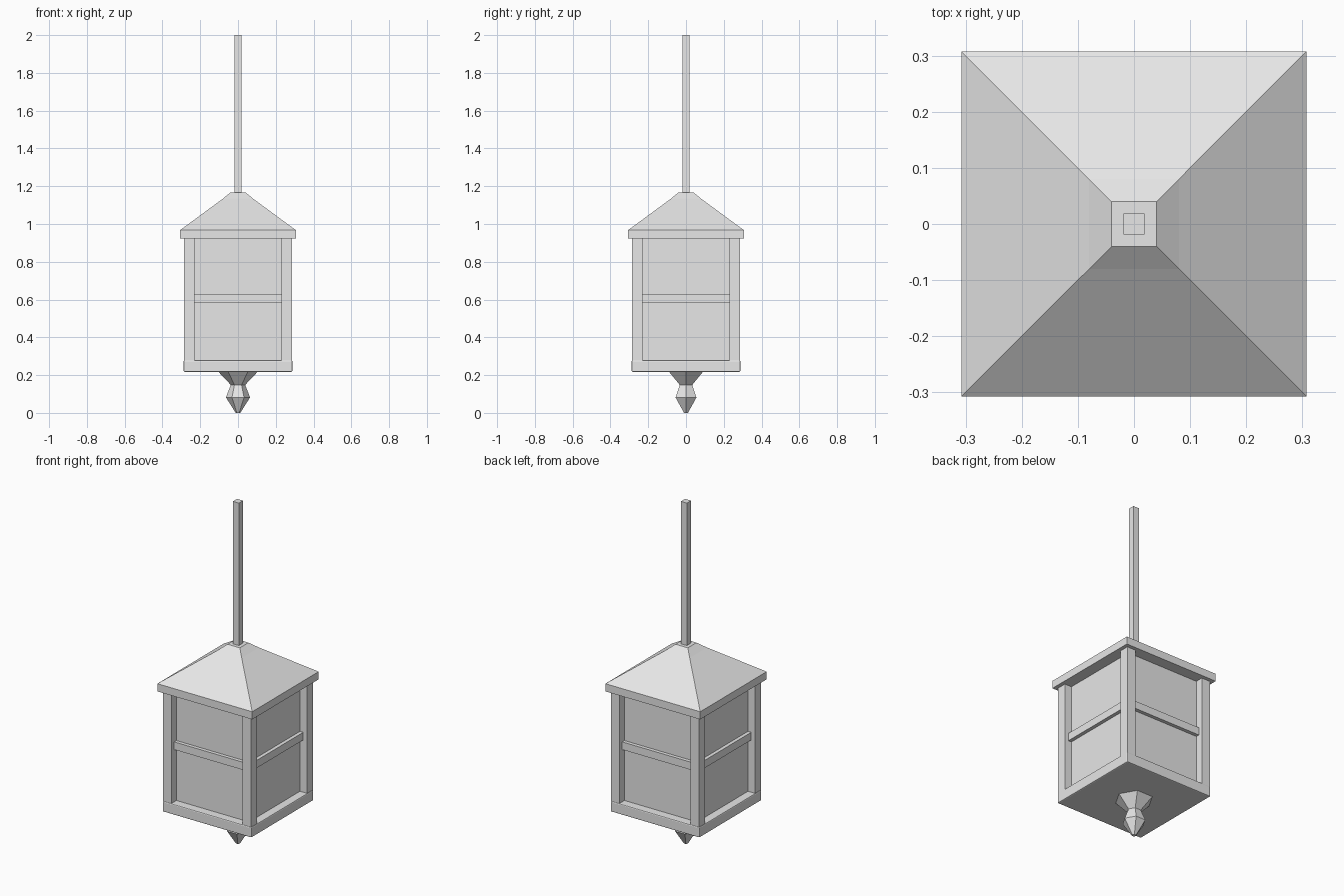
import bpy
import bmesh
from math import cos, sin, pi

cube = bpy.data.objects.get("Cube")
if cube:
    bpy.data.objects.remove(cube, do_unlink=True)

GREY = (0.8, 0.8, 0.8, 1)
grey = bpy.data.materials.new("plain grey")
grey.use_nodes = True
grey.diffuse_color = GREY
grey.node_tree.nodes["Principled BSDF"].inputs["Base Color"].default_value = GREY


def loft(name, profile, sides, turn=0.0):
    """Stack regular polygons of (radius, height) into a closed solid."""
    bm = bmesh.new()
    rings = []
    for r, z in profile:
        angles = [turn + 2 * pi * i / sides for i in range(sides)]
        rings.append([bm.verts.new((r * cos(a), r * sin(a), z)) for a in angles])
    for low, high in zip(rings, rings[1:]):
        for i in range(sides):
            j = (i + 1) % sides
            bm.faces.new((low[i], low[j], high[j], high[i]))
    bm.faces.new(rings[0][::-1])
    bm.faces.new(rings[-1])
    bmesh.ops.recalc_face_normals(bm, faces=bm.faces)
    mesh = bpy.data.meshes.new(name)
    bm.to_mesh(mesh)
    bm.free()
    mesh.materials.append(grey)
    obj = bpy.data.objects.new(name, mesh)
    bpy.context.collection.objects.link(obj)
    return obj


def square(name, profile):
    """Square loft whose profile gives half widths along x and y."""
    return loft(name, [(w * 2 ** 0.5, z) for w, z in profile], 4, pi / 4)


def box(name, x, y, z, size):
    bpy.ops.mesh.primitive_cube_add(size=1, location=(x, y, z))
    obj = bpy.context.object
    obj.name = name
    obj.scale = size
    bpy.ops.object.transform_apply(location=False, rotation=False, scale=True)
    obj.data.materials.append(grey)
    return obj


# Hanging rod and roof with a slightly steeper crown
square("hanging_rod", [(0.019, 1.16), (0.019, 2.0)])
square("roof", [(0.307, 0.922), (0.307, 0.967), (0.08, 1.134), (0.04, 1.167)])

# Lantern body with recessed panels
square("panel_box", [(0.24, 0.25), (0.24, 0.94)])

# Corner posts
for sx, side in ((-1, "right"), (1, "left")):
    for sy, end in ((-1, "front"), (1, "back")):
        box(f"{end}_{side}_post", sx * 0.2575, sy * 0.2575, 0.6, (0.055, 0.055, 0.65))

# Crossbars between the posts on each side
for s, x_side, y_side in ((-1, "right", "front"), (1, "left", "back")):
    box(f"{y_side}_crossbar", 0, s * 0.246, 0.607, (0.46, 0.03, 0.045))
    box(f"{x_side}_crossbar", s * 0.246, 0, 0.607, (0.03, 0.46, 0.045))

# Base slab with narrow bevelled edges
base = box("base", 0, 0, 0.248, (0.576, 0.576, 0.062))
bevel = base.modifiers.new("edge_bevel", "BEVEL")
bevel.width = 0.006
bevel.segments = 2

# Six-sided drop finial
loft("finial", [(0.012, 0.0), (0.064, 0.082), (0.038, 0.148), (0.108, 0.222)], 6)
